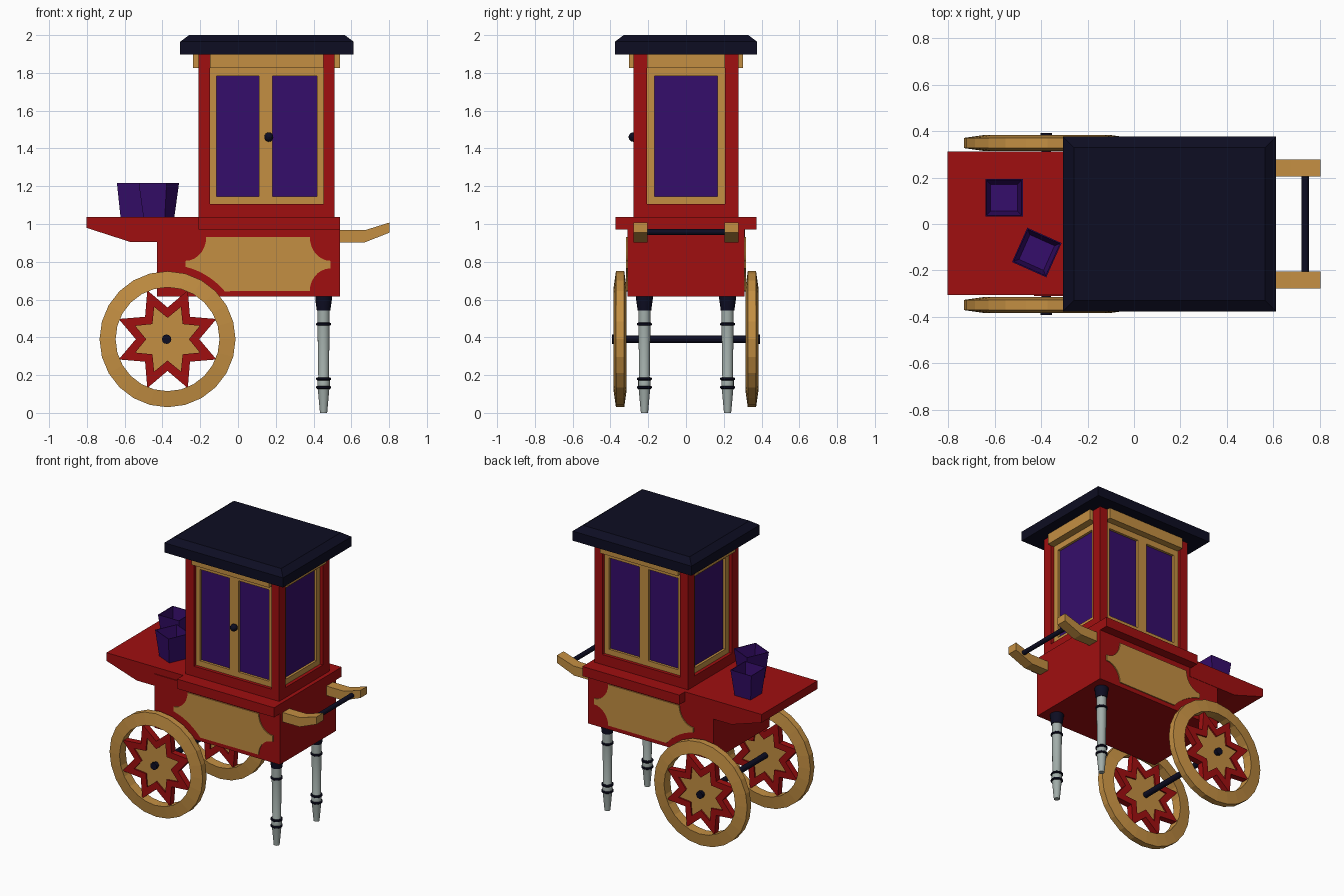
import bpy, bmesh, math
from mathutils import Matrix, Vector

if "Cube" in bpy.data.objects:
    bpy.data.objects.remove(bpy.data.objects["Cube"])


def material(name, rgb):
    m = bpy.data.materials.new(name)
    m.diffuse_color = (*rgb, 1)
    m.use_nodes = True
    m.node_tree.nodes["Principled BSDF"].inputs["Base Color"].default_value = m.diffuse_color
    return m


RED = material("red paint", (0.35, 0.0045, 0.005))
GOLD = material("gold wood", (0.55, 0.275, 0.055))
PURPLE = material("purple panel", (0.036, 0.004, 0.145))
NAVY = material("dark navy", (0.004, 0.004, 0.016))
GREY = material("grey metal", (0.36, 0.42, 0.40))


def finish(name, bm, mat, smooth=False):
    bmesh.ops.recalc_face_normals(bm, faces=bm.faces[:])
    me = bpy.data.meshes.new(name)
    bm.to_mesh(me)
    bm.free()
    me.materials.append(mat)
    if smooth:
        for p in me.polygons:
            p.use_smooth = True
        me.set_sharp_from_angle(angle=math.radians(35))
    ob = bpy.data.objects.new(name, me)
    bpy.context.collection.objects.link(ob)
    return ob


def loft(name, loops, mat, ring=False, smooth=False):
    """Join equal loops of points; capped at the ends, or closed into a ring."""
    bm = bmesh.new()
    rows = [[bm.verts.new(p) for p in loop] for loop in loops]
    n = len(rows[0])
    pairs = list(zip(rows, rows[1:])) + ([(rows[-1], rows[0])] if ring else [])
    for a, b in pairs:
        for i in range(n):
            j = (i + 1) % n
            bm.faces.new((a[i], a[j], b[j], b[i]))
    if not ring:
        bm.faces.new(rows[0])
        bm.faces.new(rows[-1])
    return finish(name, bm, mat, smooth)


def box(name, x0, x1, y0, y1, z0, z1, mat):
    rect = [(x0, y0), (x1, y0), (x1, y1), (x0, y1)]
    return loft(name, [[(x, y, z) for x, y in rect] for z in (z0, z1)], mat)


def prism(name, pts, y0, y1, mat):
    return loft(name, [[(x, y, z) for x, z in pts] for y in (y0, y1)], mat)


def square(h, z):
    return [(-h, -h, z), (h, -h, z), (h, h, z), (-h, h, z)]


def lathe(name, x, y, profile, mat, n=16):
    loops = [[(x + r * math.cos(2 * math.pi * i / n), y + r * math.sin(2 * math.pi * i / n), z)
              for i in range(n)] for r, z in profile]
    return loft(name, loops, mat, smooth=True)


def rod(name, x, z, y0, y1, r, mat, n=12):
    pts = [(x + r * math.cos(2 * math.pi * i / n), z + r * math.sin(2 * math.pi * i / n)) for i in range(n)]
    ob = prism(name, pts, y0, y1, mat)
    return ob


# lower body, serving table and ledge
box("body", -0.43, 0.54, -0.31, 0.31, 0.615, 0.99, RED)
prism("serving_table", [(-0.803, 1.037), (-0.803, 0.98), (-0.57, 0.905), (-0.42, 0.905), (-0.2, 0.905),
                        (-0.2, 1.037)], -0.305, 0.312, RED)
box("ledge", -0.21, 0.54, -0.373, 0.373, 0.97, 1.037, RED)

# gold plaques with scooped corners, one scoop following the wheel
WX, WZ = -0.373, 0.39


def scoop(cx, cz, rx, rz, a0, a1, n=7):
    return [(cx + rx * math.cos(math.radians(a0 + (a1 - a0) * i / n)),
             cz + rz * math.sin(math.radians(a0 + (a1 - a0) * i / n))) for i in range(n + 1)]


plaque = (scoop(WX, WZ, 0.395, 0.395, 76, 40) + scoop(0.49, 0.645, 0.11, 0.12, 180, 90)
          + scoop(0.49, 0.932, 0.11, 0.127, 270, 180) + scoop(-0.278, 0.932, 0.11, 0.127, 360, 270))
for side, s in (("front", -1), ("back", 1)):
    prism(side + "_plaque", plaque, s * 0.3095, s * 0.317, GOLD)

# cabin: purple core, red base and corner posts
X0, X1, YH = -0.21, 0.512, 0.277
XC = (X0 + X1) / 2
box("cabin_core", X0 + 0.04, X1 - 0.04, -0.238, 0.238, 1.03, 1.9, PURPLE)
box("cabin_base", X0, X1, -YH, YH, 1.03, 1.107, RED)
for sx, xa, xb in (("left", X0, -0.148), ("right", 0.453, X1)):
    for sy, s in (("front", -1), ("back", 1)):
        box(f"{sy}_{sx}_post", xa, xb, min(s * YH, s * 0.207), max(s * YH, s * 0.207), 1.03, 1.9, RED)

# gold window frames: stiles, rails and cornice on every side
for side, s in (("front", -1), ("back", 1)):
    for i, (xa, xb) in enumerate(((-0.15, -0.115), (0.112, 0.182), (0.417, 0.455))):
        box(f"{side}_stile_{i}", xa, xb, s * 0.23, s * 0.255, 1.1, 1.9, GOLD)
    for nm, za, zb in (("lower", 1.1, 1.145), ("upper", 1.783, 1.9)):
        box(f"{side}_{nm}_rail", -0.15, 0.455, s * 0.23, s * 0.2548, za, zb, GOLD)
    box(side + "_cornice", -0.148, 0.453, s * 0.24, s * 0.302, 1.825, 1.9, GOLD)
for side, s in (("left", -1), ("right", 1)):
    xa, xb, xc = (XC + s * d for d in (0.31, 0.338, 0.388))
    for i, t in enumerate((-1, 1)):
        box(f"{side}_stile_{i}", xa, xb, t * 0.168, t * 0.21, 1.1, 1.9, GOLD)
    for nm, za, zb in (("lower", 1.1, 1.145), ("upper", 1.783, 1.9)):
        box(f"{side}_{nm}_rail", xa, xb - s * 0.0002, -0.21, 0.21, za, zb, GOLD)
    box(side + "_cornice", xa, xc, -0.207, 0.207, 1.825, 1.9, GOLD)

# door knob
bm = bmesh.new()
bmesh.ops.create_uvsphere(bm, u_segments=10, v_segments=8, radius=0.025,
                          matrix=Matrix.Translation((0.163, -0.279, 1.46)))
finish("door_knob", bm, NAVY, True)
rod("door_knob_stem", 0.163, 1.46, -0.275, -0.25, 0.012, NAVY)

# roof slab with sloped top edge
loft("roof", [[(0.153 + sx * (0.459 - d), sy * (0.377 - d), z) for sx, sy in ((-1, -1), (1, -1), (1, 1), (-1, 1))]
              for d, z in ((0, 1.898), (0, 1.965), (0.047, 2.0))], NAVY)


# wheels: dished rim, red star frame, gold star centre
def circle(r, y, n=24):
    return [(WX + r * math.cos(2 * math.pi * i / n), y, WZ + r * math.sin(2 * math.pi * i / n)) for i in range(n)]


def star(ro, ri, y):
    return [(WX + (ri, ro)[i % 2] * math.cos(math.pi * i / 8), y,
             WZ + (ri, ro)[i % 2] * math.sin(math.pi * i / 8)) for i in range(16)]


for side, s in (("front", -1), ("back", 1)):
    c = s * 0.349
    loft(side + "_wheel_rim", [circle(0.36, c - 0.022), circle(0.36, c + 0.022),
                               circle(0.275, c + 0.034), circle(0.275, c - 0.034)], GOLD, ring=True)
    loft(side + "_wheel_star", [star(0.28, 0.168, c - 0.022), star(0.28, 0.168, c + 0.022),
                                star(0.185, 0.113, c + 0.022), star(0.185, 0.113, c - 0.022)], RED, ring=True)
    loft(side + "_wheel_centre", [star(0.187, 0.114, c - 0.012), star(0.187, 0.114, c + 0.012)], GOLD)
    rod(side + "_hub", WX - 0.005, WZ, s * 0.375, s * 0.393, 0.025, NAVY)
rod("axle", WX - 0.005, WZ, -0.385, 0.385, 0.02, NAVY)

# turned front legs with dark collars
for side, y in (("front", -0.22), ("back", 0.22)):
    lathe(side + "_leg", 0.453, y, [(0.019, 0), (0.03, 0.12), (0.033, 0.135), (0.033, 0.18), (0.028, 0.19),
                                    (0.032, 0.46), (0.032, 0.55)], GREY)
    lathe(side + "_leg_socket", 0.453, y, [(0.036, 0.543), (0.044, 0.6), (0.044, 0.62)], NAVY)
    for i, z in enumerate((0.135, 0.18, 0.47)):
        lathe(f"{side}_leg_ring_{i}", 0.453, y, [(0.034, z - 0.008), (0.039, z - 0.004), (0.039, z + 0.004),
                                                 (0.034, z + 0.008)], NAVY)

# push handles and crossbar
handle = [(0.53, 0.902), (0.67, 0.902), (0.803, 0.955), (0.803, 1.008), (0.675, 0.968), (0.53, 0.968)]
for side, s in (("front", -1), ("back", 1)):
    prism(side + "_handle", handle, s * 0.205, s * 0.278, GOLD)
rod("handle_crossbar", 0.738, 0.957, -0.22, 0.22, 0.016, NAVY)

# open tapered cartons on the table
for i, (x, y, a) in enumerate(((-0.56, 0.113, 0), (-0.419, -0.123, -24))):
    ob = loft(f"carton_{i + 1}", [square(0.062, 1.036), square(0.081, 1.217), square(0.076, 1.217),
                                  square(0.058, 1.05)], PURPLE)
    ob.data.transform(Matrix.Translation((x, y, 0)) @ Matrix.Rotation(math.radians(a), 4, 'Z'))
